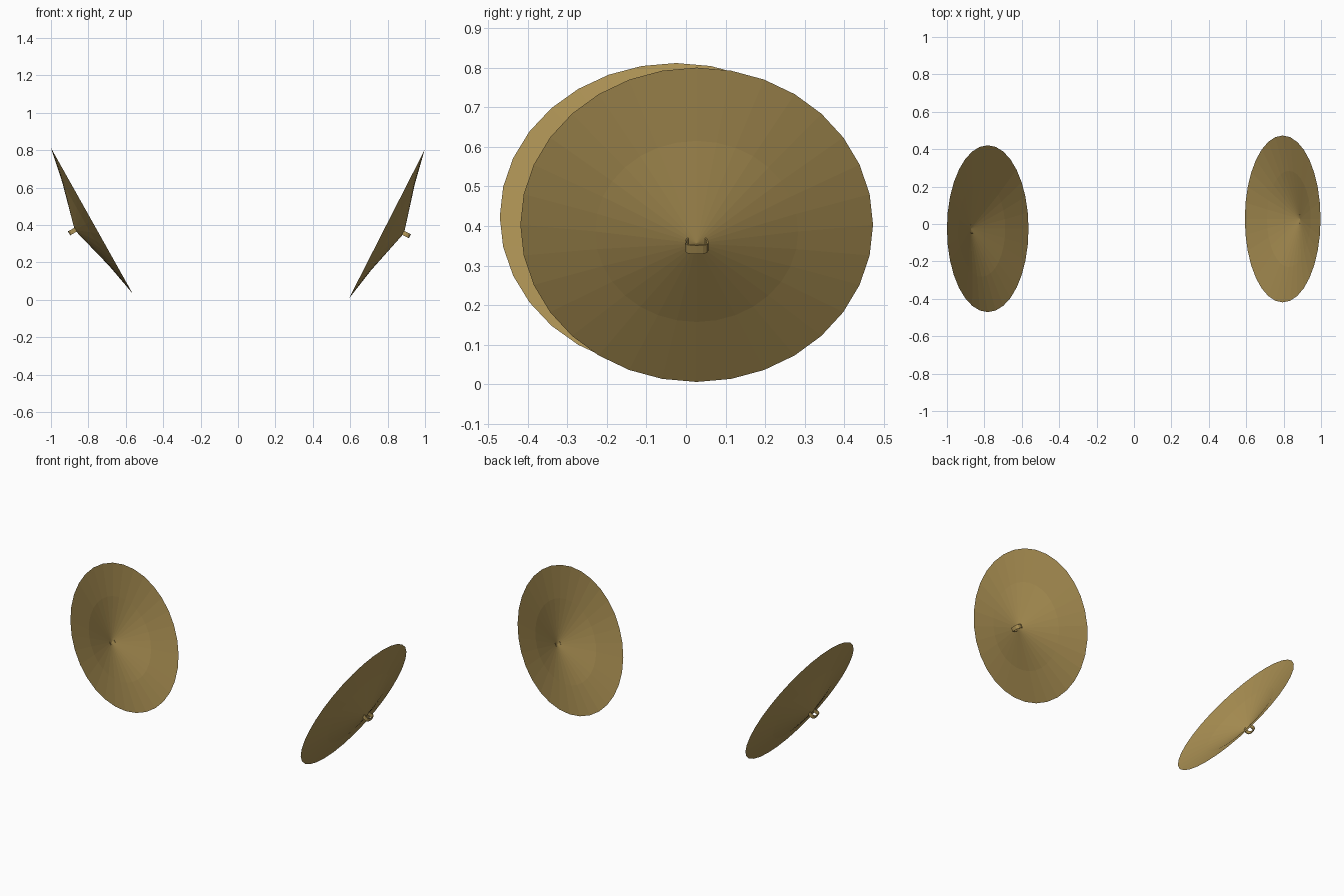
import bpy, bmesh, math

if "Cube" in bpy.data.objects:
    bpy.data.objects.remove(bpy.data.objects["Cube"])

brass = bpy.data.materials.new("brass")
brass.diffuse_color = (0.42, 0.29, 0.09, 1)
brass.use_nodes = True
brass.node_tree.nodes["Principled BSDF"].inputs["Base Color"].default_value = brass.diffuse_color
SIDES = 32


def finish(bm, name, loc, tilt):
    bmesh.ops.recalc_face_normals(bm, faces=bm.faces)
    me = bpy.data.meshes.new(name)
    bm.to_mesh(me)
    bm.free()
    me.materials.append(brass)
    ob = bpy.data.objects.new(name, me)
    ob.location = loc
    ob.rotation_euler = (0, tilt, 0)
    bpy.context.collection.objects.link(ob)
    return ob


# Thin dished plate: shallow outer cone, steeper inner cone, local +z is the back
def plate(name, loc, tilt):
    bm = bmesh.new()
    rings = []
    for r, h in ((0.446, 0), (0.257, 0.037)):
        rings.append([bm.verts.new((r * math.cos(a), r * math.sin(a), h))
                      for a in (2 * math.pi * i / SIDES for i in range(SIDES))])
    apex = bm.verts.new((0, 0, 0.104))
    outer, inner = rings
    for i in range(SIDES):
        j = (i + 1) % SIDES
        bm.faces.new((outer[i], outer[j], inner[j], inner[i]))
        bm.faces.new((inner[i], inner[j], apex))
    finish(bm, name, loc, tilt)


# Small strap loop at the centre of the back
def strap(name, loc, tilt):
    bm = bmesh.new()
    cols = []
    path = [(-0.022, 0.096)]
    for i in range(9):
        a = math.pi * (1 - i / 8)
        path.append((0.028 * math.copysign(abs(math.cos(a)) ** 0.6, math.cos(a)),
                     0.115 + 0.022 * math.sin(a) ** 0.6 if 0 < i < 8 else 0.115))
    path.append((0.022, 0.096))
    for y, z in path:
        cols.append([bm.verts.new((x, y, z)) for x in (-0.012, 0.012)])
    for a, b in zip(cols, cols[1:]):
        bm.faces.new((a[0], a[1], b[1], b[0]))
    ob = finish(bm, name, loc, tilt)
    mod = ob.modifiers.new("thickness", "SOLIDIFY")
    mod.thickness = 0.004
    mod.offset = 0


# The pair leans outward at slightly different angles
for side, loc, normal in (("right", (0.795, 0.027, 0.403), (0.891, -0.454)),
                          ("left", (-0.782, -0.025, 0.423), (-0.872, -0.489))):
    tilt = math.atan2(*normal)
    plate(side + "_cymbal", loc, tilt)
    strap(side + "_strap", loc, tilt)
